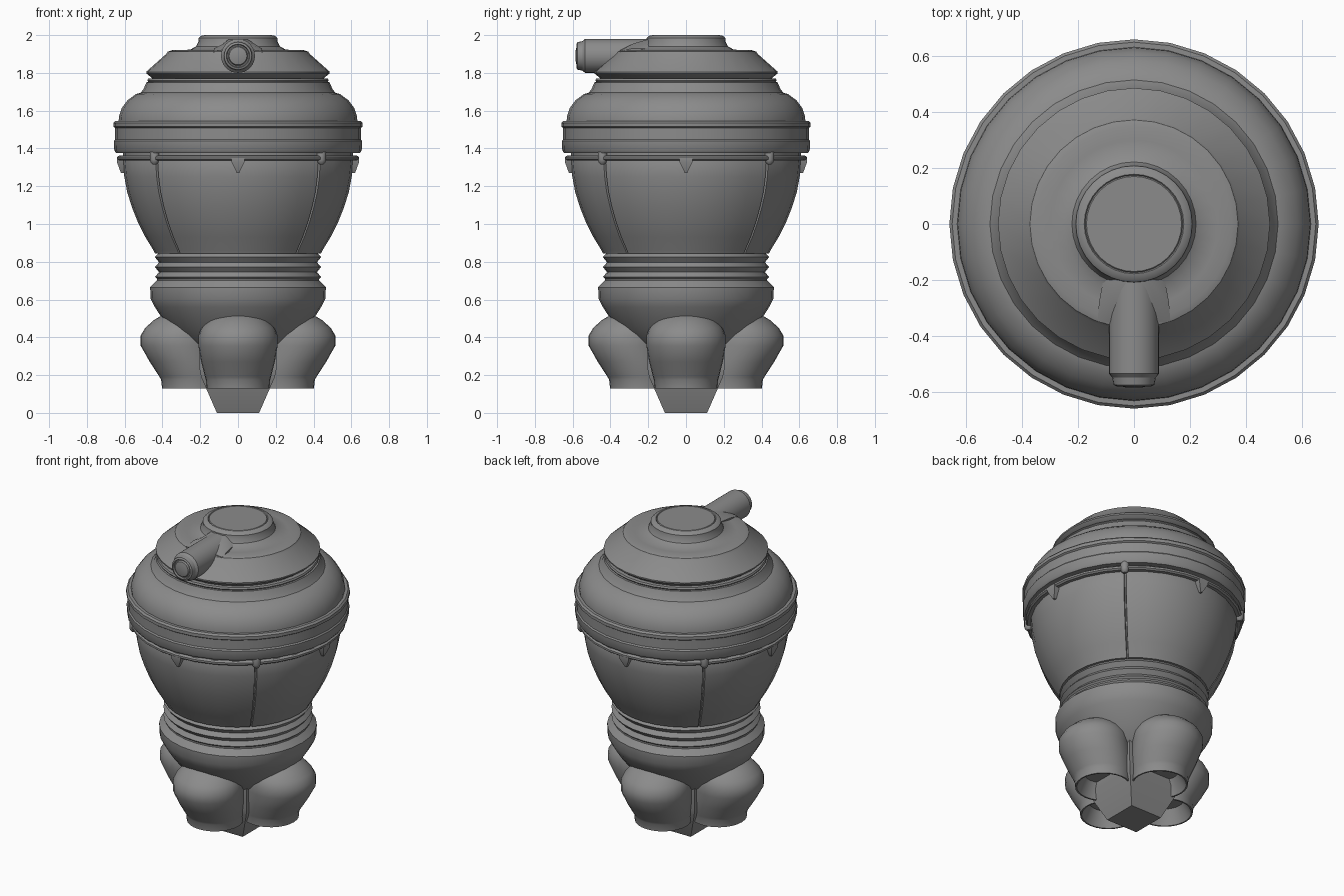
import bpy, bmesh, math
from mathutils import Matrix, Vector

if "Cube" in bpy.data.objects:
    bpy.data.objects.remove(bpy.data.objects["Cube"])

grey = bpy.data.materials.new("mid_grey")
grey.diffuse_color = (0.26, 0.26, 0.26, 1)
grey.use_nodes = True
grey.node_tree.nodes["Principled BSDF"].inputs["Base Color"].default_value = grey.diffuse_color


def finish(name, bm, angle=32):
    bmesh.ops.remove_doubles(bm, verts=bm.verts, dist=1e-5)
    bmesh.ops.recalc_face_normals(bm, faces=bm.faces)
    me = bpy.data.meshes.new(name)
    bm.to_mesh(me)
    bm.free()
    me.materials.append(grey)
    ob = bpy.data.objects.new(name, me)
    bpy.context.collection.objects.link(ob)
    bpy.ops.object.select_all(action='DESELECT')
    bpy.context.view_layer.objects.active = ob
    ob.select_set(True)
    bpy.ops.object.shade_smooth_by_angle(angle=math.radians(angle))
    return ob


def loft(bm, rings):
    """Skin a list of point rings and cap both ends."""
    rows = [[bm.verts.new(p) for p in ring] for ring in rings]
    n = len(rows[0])
    for a, b in zip(rows, rows[1:]):
        for i in range(n):
            j = (i + 1) % n
            bm.faces.new((a[i], a[j], b[j], b[i]))
    bm.faces.new(rows[0])
    bm.faces.new(rows[-1])


def lathe(name, profile, seg=32, seams=False, angle=32):
    angles = [(2 * math.pi * i / seg, 0) for i in range(seg)]
    if seams:  # narrow vertical grooves at the four diagonals
        out = []
        for i, (a, _) in enumerate(angles):
            if i % (seg // 4) == seg // 8:
                out += [(a - .012, 0), (a - .006, .015), (a + .006, .015), (a + .012, 0)]
            else:
                out.append((a, 0))
        angles = out
    bm = bmesh.new()
    loft(bm, [[((r - d) * math.cos(a), (r - d) * math.sin(a), z) for a, d in angles]
              for r, z in profile])
    return finish(name, bm, angle)


def rotated(p, a):
    return Matrix.Rotation(a, 3, 'Z') @ Vector(p)


# Lower bowl and bellows waist
lathe("hip_bowl", [(.03, .28), (.20, .315), (.25, .34), (.30, .38), (.355, .44), (.405, .505),
                   (.44, .56), (.463, .605), (.465, .665), (.43, .70), (.40, .705)])
lathe("bellows", [(.40, .69), (.43, .695), (.43, .71), (.44, .72), (.418, .745), (.44, .772),
                  (.418, .797), (.44, .825), (.425, .84), (.42, .86)], angle=25)

# Main body with panel seams
lathe("main_body", [(.41, .845), (.44, .845), (.447, .86), (.49, .93), (.53, 1.01), (.562, 1.09),
                    (.587, 1.17), (.602, 1.25), (.61, 1.34), (.60, 1.36)], seams=True)
lathe("body_rim", [(.59, 1.335), (.63, 1.335), (.64, 1.343), (.64, 1.355), (.63, 1.362),
                   (.59, 1.362)])
lathe("rim_gap", [(.61, 1.35), (.61, 1.39)])

# Shoulder bands and dome
lathe("shoulder", [(.60, 1.375), (.645, 1.375), (.655, 1.39), (.657, 1.44), (.65, 1.448),
                   (.65, 1.508), (.66, 1.515), (.66, 1.535), (.65, 1.546), (.632, 1.546),
                   (.63, 1.57), (.615, 1.615), (.585, 1.655), (.54, 1.688), (.515, 1.695),
                   (.50, 1.715), (.485, 1.75), (.45, 1.755)])
lathe("neck_ring", [(.44, 1.75), (.475, 1.752), (.48, 1.76), (.475, 1.77), (.44, 1.772)])
lathe("head_cap", [(.43, 1.765), (.45, 1.768), (.485, 1.797), (.486, 1.806), (.38, 1.90),
                   (.372, 1.912), (.35, 1.92), (.30, 1.918), (.25, 1.925), (.222, 1.94),
                   (.21, 1.965), (.208, 1.985), (.195, 1.996), (.178, 2.0), (.174, 1.995),
                   (.170, 2.0)])

# Barrel with chamfered muzzle and shallow bore
bm = bmesh.new()
loft(bm, [[(r * math.cos(t), y, 1.89 + r * math.sin(t))
           for t in [2 * math.pi * i / 24 for i in range(24)]]
          for r, y in [(.09, -.20), (.09, -.535), (.078, -.548), (.073, -.575), (.062, -.58),
                       (.058, -.57), (.052, -.57), (.047, -.58), (.025, -.585)]])
finish("barrel", bm)

# Flared fairing where the barrel leaves the cap
bm = bmesh.new()
loft(bm, [[(-b, y, 1.86), (-b, y, z0), (-t, y, z1), (t, y, z1), (b, y, z0), (b, y, 1.86)]
          for y, b, z0, t, z1 in [(-.14, .11, 1.93, .05, 1.98), (-.20, .11, 1.93, .05, 1.978),
                                  (-.28, .125, 1.93, .075, 1.955),
                                  (-.35, .13, 1.915, .09, 1.92)]])
finish("barrel_fairing", bm, 40)

# Four leaning thruster pods with hollow nozzles
for k, side in enumerate(("front", "right", "back", "left")):
    turn = k * math.pi / 2
    bm = bmesh.new()
    rings = []
    for z, c, r in [(.22, .24, .11), (.17, .235, .14), (.13, .235, .158), (.13, .235, .167),
                    (.175, .237, .17), (.19, .24, .175), (.27, .272, .195), (.355, .305, .21),
                    (.41, .305, .21), (.45, .298, .193), (.49, .287, .16), (.52, .277, .12),
                    (.537, .27, .075), (.543, .267, .02)]:
        rings.append([rotated((r * math.cos(t), -c + r * math.sin(t), z), turn)
                      for t in [2 * math.pi * i / 28 for i in range(28)]])
    loft(bm, rings)
    finish(side + "_pod", bm)

    # Pointed clip below the rim
    bm = bmesh.new()
    loft(bm, [[rotated(p, turn) for p in ((-w, -.59, z), (-w, y, z), (w, y, z), (w, -.59, z))]
              for z, w, y in [(1.345, .035, -.64), (1.325, .033, -.64), (1.27, .006, -.62)]])
    finish(side + "_clip", bm)

    # Rounded peg at the head of each seam
    bm = bmesh.new()
    loft(bm, [[rotated((w * math.cos(t), -.625 + w * math.sin(t), z), turn + math.pi / 4)
               for t in [2 * math.pi * i / 12 for i in range(12)]]
              for z, w in [(1.315, .010), (1.325, .021), (1.34, .025), (1.385, .025),
                           (1.40, .018), (1.42, .010)]])
    finish(side + "_peg", bm, 40)

# Square tapered foot in the centre
bm = bmesh.new()
loft(bm, [[(-w, -w, z), (w, -w, z), (w, w, z), (-w, w, z)]
          for z, w in [(0, .112), (.19, .195), (.24, .205), (.40, .205)]])
finish("centre_foot", bm)
